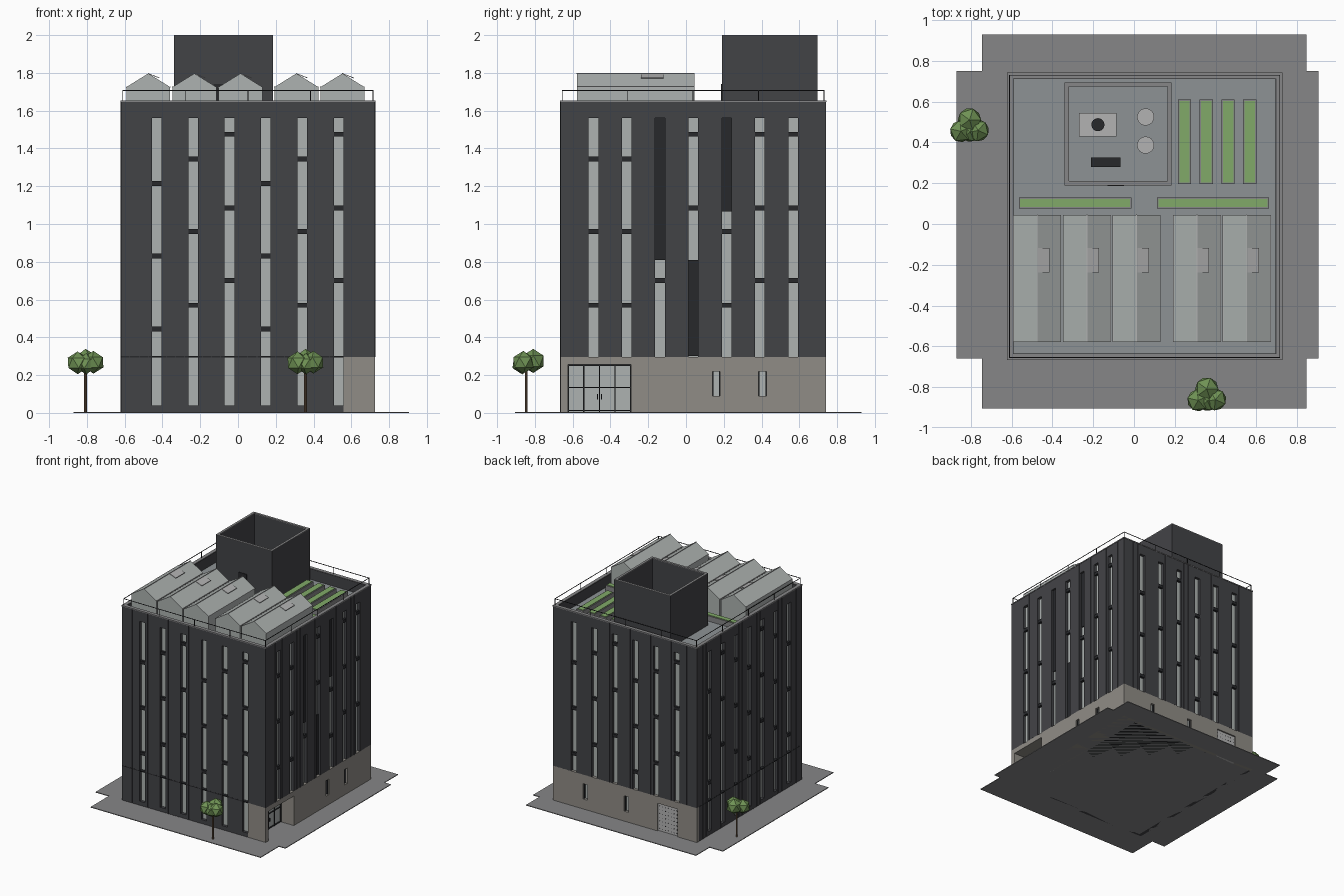
import bpy, bmesh, math
from mathutils import Matrix

if "Cube" in bpy.data.objects:
    bpy.data.objects.remove(bpy.data.objects["Cube"])

X0, X1, Y0, Y1 = -0.62, 0.725, -0.665, 0.74
BASE, TOP, DECK, T = 0.297, 1.65, 1.56, 0.03


def mat(name, r, g, b):
    m = bpy.data.materials.new(name)
    m.diffuse_color = (r, g, b, 1)
    m.use_nodes = True
    m.node_tree.nodes["Principled BSDF"].inputs["Base Color"].default_value = m.diffuse_color
    return m


CLAD = mat("cladding", 0.055, 0.056, 0.062)
DARK = mat("dark_metal", 0.02, 0.021, 0.024)
CONC = mat("concrete", 0.28, 0.265, 0.24)
PAVE = mat("paving", 0.24, 0.24, 0.245)
GLASS = mat("glass", 0.42, 0.45, 0.44)
ROOF = mat("roofing", 0.27, 0.29, 0.30)
METAL = mat("light_metal", 0.45, 0.45, 0.45)
PLANT = mat("planting", 0.22, 0.40, 0.14)
LEAF = mat("leaves", 0.16, 0.29, 0.09)
WOOD = mat("bark", 0.16, 0.10, 0.06)


def finish(name, bm, m):
    me = bpy.data.meshes.new(name)
    bm.to_mesh(me)
    bm.free()
    me.materials.append(m)
    ob = bpy.data.objects.new(name, me)
    bpy.context.collection.objects.link(ob)
    return ob


def boxes(name, items, m):
    bm = bmesh.new()
    for a, b, c, d, e, f in items:
        M = Matrix.Translation(((a + b) / 2, (c + d) / 2, (e + f) / 2)) @ \
            Matrix.Diagonal((abs(b - a), abs(d - c), abs(f - e), 1))
        bmesh.ops.create_cube(bm, size=1, matrix=M)
    return finish(name, bm, m)


def cylinders(name, items, m, seg=24):
    bm = bmesh.new()
    for x, y, z0, z1, r in items:
        bmesh.ops.create_cone(bm, cap_ends=True, segments=seg, radius1=r, radius2=r,
                              depth=z1 - z0, matrix=Matrix.Translation((x, y, (z0 + z1) / 2)))
    return finish(name, bm, m)


def extrude(name, pts, vec, m):
    bm = bmesh.new()
    f = bm.faces.new([bm.verts.new(p) for p in pts])
    r = bmesh.ops.extrude_face_region(bm, geom=[f])
    bmesh.ops.translate(bm, vec=vec, verts=[v for v in r["geom"] if isinstance(v, bmesh.types.BMVert)])
    bmesh.ops.recalc_face_normals(bm, faces=bm.faces)
    return finish(name, bm, m)


def place(face, u0, u1, d0, d1, z0, z1):
    """Box on a facade: u runs along it, d goes inward from its surface."""
    return {"front": (u0, u1, Y0 + d0, Y0 + d1, z0, z1),
            "back": (u0, u1, Y1 - d1, Y1 - d0, z0, z1),
            "right": (X1 - d1, X1 - d0, u0, u1, z0, z1),
            "left": (X0 + d0, X0 + d1, u0, u1, z0, z1)}[face]


def wall(name, face, u0, u1, z0, z1, openings, t, m):
    out, u = [], u0
    for a, b, c, d in openings:
        out += [place(face, u, a, 0, t, z0, z1), place(face, a, b, 0, t, d, z1)]
        if c > z0:
            out.append(place(face, a, b, 0, t, z0, c))
        u = b
    if u1 > u:
        out.append(place(face, u, u1, 0, t, z0, z1))
    boxes(name, out, m)


# Paving with notched corners
xs, ys = (-0.87, -0.745, 0.845, 0.905), (-0.905, -0.66, 0.75, 0.93)
extrude("paving", [(xs[i], ys[j], 0) for i, j in
        [(1, 0), (2, 0), (2, 1), (3, 1), (3, 2), (2, 2), (2, 3), (1, 3), (1, 2), (0, 2), (0, 1), (1, 1)]],
        (0, 0, 0.006), PAVE)

# Inner core and roof deck
boxes("core", [(X0 + T, X1 - T, Y0 + T, Y1 - T, BASE, DECK - 0.01),
               (X0 + T, 0.59, Y0 + T, Y1 - T, 0, BASE)], DARK)
boxes("roof_deck", [(X0 + T, X1 - T, Y0 + T, Y1 - T, DECK - 0.01, DECK)], ROOF)

# Slit-window facades
W = 0.0255
UX = [-0.43 + 0.1925 * i for i in range(6)]
UY = [-0.49 + 0.1762 * i for i in range(7)]
BARS = [(1.215, 0.83, 0.445), (1.345, 0.96, 0.57), (1.475, 1.085, 0.70)]
FACES = {"front": (UX, X0, X1, 0, [0, 1, 2, 0, 1, 2]),
         "back": (UX, X0, X1, BASE, [2, 1, 0, 2, 1, 0]),
         "right": (UY, Y0 + T, Y1 - T, BASE, [1, 1, 2, 2, 1, 2, 2]),
         "left": (UY, Y0 + T, Y1 - T, 0, [0, 1, 2, 0, 1, 2, 0])}
SHUT = {2: (0.81, 1.56), 3: (BASE + 0.005, 0.81), 4: (1.065, 1.56)}
for face, (us, a, b, zb, pat) in FACES.items():
    sill = 0.04 if zb == 0 else BASE
    ops = [(u - W, u + W, sill, 1.56) for u in us]
    end = us[-1] + W if face == "front" else b
    wall(face + "_cladding", face, a, end, zb, TOP, ops, T, CLAD)
    boxes(face + "_window_glass", [place(face, u - W, u + W, 0.024, T + 0.002, sill, 1.56) for u in us], GLASS)
    bars, panels = [], []
    for i, u in enumerate(us):
        shut = SHUT.get(i, (9, 9)) if face == "right" else (9, 9)
        for z in BARS[pat[i]]:
            if not shut[0] <= z <= shut[1]:
                bars.append(place(face, u - W, u + W, 0.004, T, z - 0.013, z + 0.013))
        if shut[0] < 9:
            panels.append(place(face, u - W, u + W, 0.016, T, *shut))
    if zb == 0:
        bars += [place(face, a, end, -0.001, T - 0.002, BASE - 0.004, BASE + 0.004)]
    boxes(face + "_window_bars", bars, DARK)
    if panels:
        boxes(face + "_dark_panels", panels, DARK)
    # standing seams between the windows
    n = round((b - a) / 0.048)
    seams = [a + (b - a) * i / n for i in range(1, n)]
    boxes(face + "_seams", [place(face, s - 0.0015, s + 0.0015, -0.002, 0.002,
                                  BASE if s > end else zb, TOP)
                            for s in seams if all(abs(s - u) > W + 0.003 for u in us)], CLAD)
e = UX[-1] + W
boxes("front_corner_cladding", [place("front", e, X1, 0, T, BASE, TOP)], CLAD)

# Concrete base: front corner, right side with entrance, back with service door
boxes("base_front_corner", [place("front", e, X1, 0, 0.04, 0, BASE)], CONC)
slits = [(0.14, 0.18, 0.09, 0.22), (0.385, 0.425, 0.09, 0.22)]
wall("base_right", "right", Y0 + 0.04, Y1 - T, 0, BASE, [(-0.625, -0.29, 0.0, 0.255)] + slits, 0.13, CONC)
bslits = [(0.02, 0.06, 0.09, 0.22), (0.405, 0.445, 0.09, 0.22)]
wall("base_back", "back", X0, X1, 0, BASE, [(-0.44, -0.25, 0.0, 0.24)] + bslits, T, CONC)
for face, lst in (("right", slits), ("back", bslits)):
    boxes(face + "_base_glass", [place(face, a, b, 0.024, 0.04, c, d) for a, b, c, d in lst], GLASS)
    boxes(face + "_base_frames", [place(face, p, q, 0.01, 0.03, c, d) for a, b, c, d in lst
                                  for p, q in ((a, a + 0.005), (b - 0.005, b))], DARK)

# Entrance glazing set back in the recess
boxes("entrance_glass", [place("right", -0.625, -0.29, 0.125, 0.14, 0, 0.255)], GLASS)
fr = [place("right", y - 0.003, y + 0.003, 0.117, 0.127, 0.005, 0.255)
      for y in (-0.622, -0.541, -0.458, -0.375, -0.293)]
fr += [place("right", -0.625, -0.29, 0.117, 0.127, z - 0.003, z + 0.003) for z in (0.012, 0.135, 0.252)]
fr += [place("right", y - 0.002, y + 0.002, 0.11, 0.118, 0.07, 0.10) for y in (-0.468, -0.448)]
boxes("entrance_frame", fr, DARK)

# Perforated service door
boxes("service_door", [place("back", -0.44, -0.25, 0.012, T, 0, 0.24)], METAL)
boxes("service_door_holes", [place("back", x - 0.003, x + 0.003, 0.011, 0.014, z - 0.003, z + 0.003)
      for x in [-0.425 + 0.0267 * i for i in range(7)] for z in [0.025 + 0.0317 * j for j in range(7)]], DARK)


def ring(x0, x1, y0, y1, t, z0, z1):
    return [(x0, x1, y0, y0 + t, z0, z1), (x0, x1, y1 - t, y1, z0, z1),
            (x0, x0 + t, y0 + t, y1 - t, z0, z1), (x1 - t, x1, y0 + t, y1 - t, z0, z1)]


# Parapet coping and safety rail
boxes("parapet_coping", ring(X0 - 0.003, X1 + 0.003, Y0 - 0.003, Y1 + 0.003, T, TOP - 0.005, TOP + 0.003), PAVE)
rx0, rx1, ry0, ry1 = X0 + 0.008, X1 - 0.008, Y0 + 0.008, Y1 - 0.008
rail = ring(rx0, rx1, ry0, ry1, 0.004, 1.705, 1.709)
for i in range(5):
    x, y = rx0 + (rx1 - rx0 - 0.004) * i / 4, ry0 + (ry1 - ry0 - 0.004) * i / 4
    rail += [(x, x + 0.004, q, q + 0.004, TOP, 1.707) for q in (ry0, ry1 - 0.004)]
    rail += [(q, q + 0.004, y, y + 0.004, TOP, 1.707) for q in (rx0, rx1 - 0.004)]
boxes("roof_railing", rail, DARK)

# Open-topped plant tower and its equipment
boxes("plant_tower", ring(-0.34, 0.185, 0.19, 0.695, 0.018, DECK, 1.997), CLAD)
boxes("plant_tower_coping", ring(-0.34, 0.185, 0.19, 0.695, 0.02, 1.994, 2.0), PAVE)
boxes("plant_tower_door", [(-0.13, -0.05, 0.186, 0.192, DECK, 1.74)], DARK)
boxes("air_unit", [(-0.27, -0.085, 0.43, 0.545, DECK, 1.66)], METAL)
cylinders("air_unit_fan", [(-0.177, 0.487, 1.655, 1.672, 0.032)], DARK)
boxes("duct_unit", [(-0.21, -0.065, 0.28, 0.325, DECK, 1.64)], DARK)
cylinders("water_tanks", [(0.057, y, DECK, 1.69, 0.042) for y in (0.525, 0.387)], METAL)

# Greenhouses with ridge, glazing lines and open roof vents
gy0, gy1 = -0.578, 0.045
for k, cx in enumerate((-0.475, -0.231, 0.013, 0.309, 0.553)):
    h, ev, rz = 0.116, 1.725, 1.797
    n = "greenhouse_%d" % (k + 1)
    extrude(n, [(cx - h, gy0, DECK), (cx + h, gy0, DECK), (cx + h, gy0, ev), (cx, gy0, rz), (cx - h, gy0, ev)],
            (0, gy1 - gy0, 0), GLASS)
    fr = [(cx - 0.002, cx + 0.002, gy0 - 0.001, gy1 + 0.001, rz - 0.004, rz + 0.003)]
    for s in (-1, 1):
        fr.append((cx + s * h - 0.002, cx + s * h + 0.002, gy0, gy1, ev - 0.003, ev + 0.002))
    boxes(n + "_frame", fr, METAL)
    y = gy0 + 0.34
    extrude(n + "_vent", [(cx + 0.003, y, rz), (cx + 0.06, y, rz - 0.022), (cx + 0.06, y, rz - 0.026),
                          (cx + 0.003, y, rz - 0.004)], (0, 0.12, 0), METAL)

# Planting beds
beds = [(x, x + 0.065, 0.197, 0.61) for x in (0.215, 0.322, 0.429, 0.535)]
beds += [(-0.565, -0.012, 0.077, 0.13), (0.113, 0.662, 0.077, 0.13)]
boxes("planter_frames", [w for b in beds for w in ring(*b, 0.007, DECK, 1.605)], PAVE)
boxes("planter_greenery", [(a + 0.007, b - 0.007, c + 0.007, d - 0.007, DECK, 1.61) for a, b, c, d in beds], PLANT)

# Low-poly trees
for k, (tx, ty) in enumerate(((-0.807, 0.475), (0.357, -0.845))):
    cylinders("tree_trunk_%d" % (k + 1), [(tx, ty, 0.004, 0.26, 0.007)], WOOD, 8)
    bm = bmesh.new()
    for dx, dy, dz, r in ((0, 0.036, 0.275, 0.064), (-0.042, -0.02, 0.265, 0.06),
                          (0.042, -0.016, 0.268, 0.06), (0.004, -0.022, 0.26, 0.056)):
        bmesh.ops.create_icosphere(bm, subdivisions=1, radius=r,
                                   matrix=Matrix.Translation((tx + dx, ty + dy, dz)) @ Matrix.Rotation(dx * 20, 4, 'Z'))
    finish("tree_crown_%d" % (k + 1), bm, LEAF)
